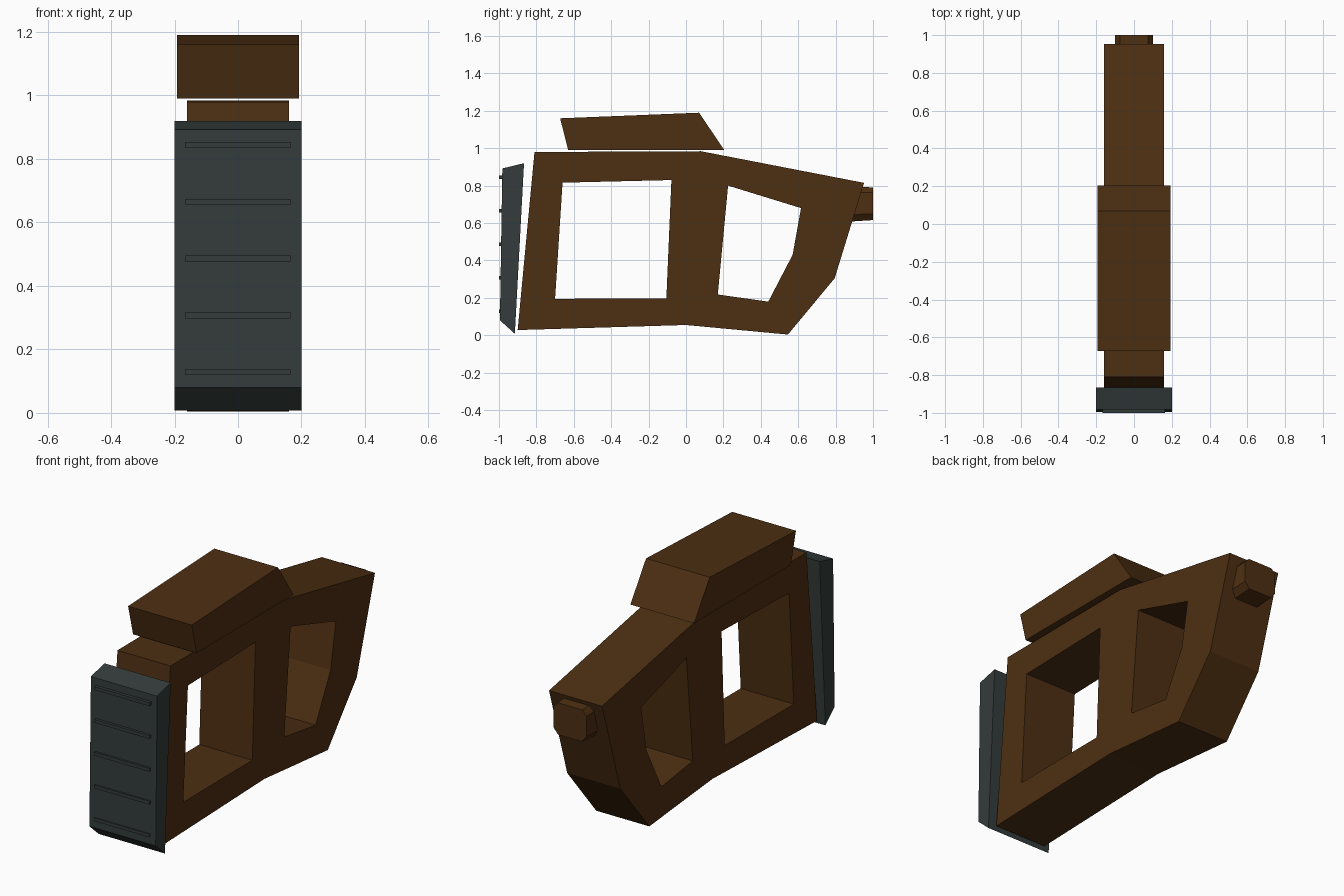
import bpy, bmesh
from mathutils import Vector

if "Cube" in bpy.data.objects:
    bpy.data.objects.remove(bpy.data.objects["Cube"])


def material(name, rgb):
    m = bpy.data.materials.new(name)
    m.diffuse_color = (*rgb, 1)
    m.use_nodes = True
    m.node_tree.nodes["Principled BSDF"].inputs["Base Color"].default_value = m.diffuse_color
    return m


brown = material("dark brown", (0.074, 0.028, 0.006))
grey = material("slate grey", (0.033, 0.045, 0.043))


def extrude(name, loops, start, depth, axis, mat):
    """Fill an outline (further loops are holes) and extrude it along x or y."""
    bm = bmesh.new()
    edges = []
    for loop in loops:
        vs = [bm.verts.new((start, a, b) if axis == "x" else (a, start, b)) for a, b in loop]
        edges += [bm.edges.new((v, vs[i - 1])) for i, v in enumerate(vs)]
    bmesh.ops.triangle_fill(bm, edges=edges, use_beauty=True)
    out = bmesh.ops.extrude_face_region(bm, geom=bm.faces[:], use_keep_orig=True)
    move = Vector((depth, 0, 0)) if axis == "x" else Vector((0, depth, 0))
    bmesh.ops.translate(bm, vec=move, verts=[g for g in out["geom"] if isinstance(g, bmesh.types.BMVert)])
    bmesh.ops.recalc_face_normals(bm, faces=bm.faces[:])
    bmesh.ops.dissolve_limit(bm, angle_limit=0.005, verts=bm.verts[:], edges=bm.edges[:])
    me = bpy.data.meshes.new(name)
    bm.to_mesh(me)
    bm.free()
    me.materials.append(mat)
    ob = bpy.data.objects.new(name, me)
    bpy.context.collection.objects.link(ob)
    return ob


# stock frame with its two through-openings
outer = [(-0.81, 0.98), (0.08, 0.984), (0.952, 0.815), (0.795, 0.305),
         (0.545, 0.004), (0, 0.055), (-0.9, 0.028)]
front_hole = [(-0.66, 0.816), (-0.078, 0.83), (-0.105, 0.197), (-0.70, 0.195)]
rear_hole = [(0.225, 0.80), (0.615, 0.68), (0.57, 0.43), (0.44, 0.18), (0.17, 0.218)]
extrude("stock_frame", [outer, front_hole, rear_hole], -0.16, 0.32, "x", brown)

# cheek rest floating just above the frame
extrude("cheek_rest", [[(-0.673, 1.16), (0.07, 1.19), (0.205, 0.99), (-0.63, 0.99)]],
        -0.192, 0.384, "x", brown)

# butt pad and its ribs
extrude("butt_pad", [[(-0.982, 0.892), (-0.866, 0.92), (-0.915, 0.008), (-0.995, 0.08)]],
        -0.2, 0.4, "x", grey)
for i in range(5):
    z = 0.128 + i * 0.179
    extrude(f"pad_rib_{i + 1}", [[(-1.0, z - 0.009), (-1.0, z + 0.009),
                                  (-0.97, z + 0.009), (-0.97, z - 0.009)]],
            -0.167, 0.332, "x", grey)

# chamfered connector at the back, tapering slightly outward
half = [(0.075, 0.79), (0.1, 0.762), (0.1, 0.65), (0.072, 0.616)]
pin = extrude("connector", [half + [(-x, z) for x, z in reversed(half)]], 0.84, 0.16, "y", brown)
for v in pin.data.vertices:
    if v.co.y < 0.9:
        v.co.z = 0.703 + (v.co.z - 0.703) * 1.12
